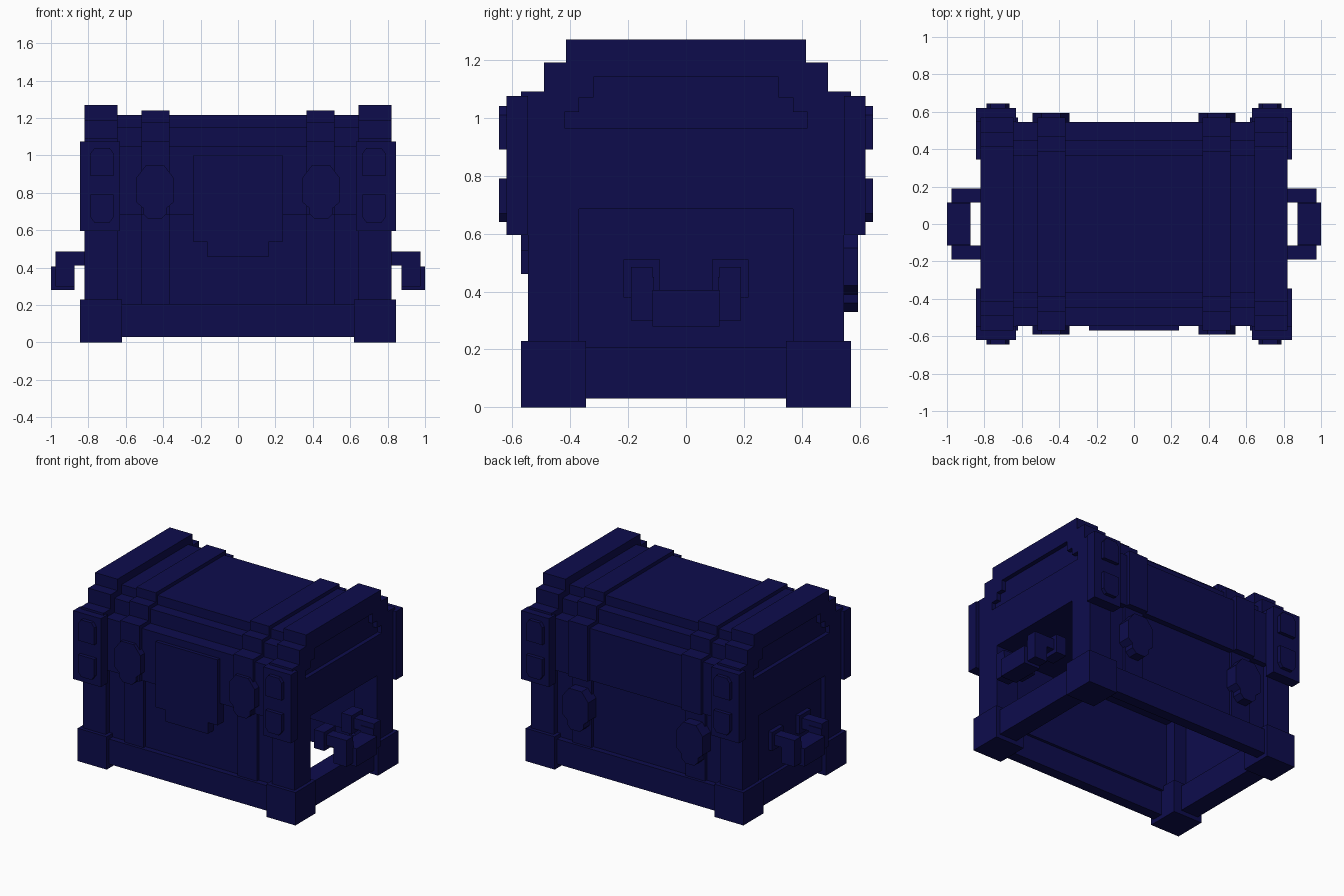
import bpy, bmesh

if "Cube" in bpy.data.objects:
    bpy.data.objects.remove(bpy.data.objects["Cube"])

navy = bpy.data.materials.new("dark_navy")
navy.diffuse_color = (0.004, 0.0038, 0.073, 1)
navy.use_nodes = True
navy.node_tree.nodes["Principled BSDF"].inputs["Base Color"].default_value = navy.diffuse_color


def finish(bm, name):
    bmesh.ops.recalc_face_normals(bm, faces=bm.faces[:])
    me = bpy.data.meshes.new(name)
    bm.to_mesh(me)
    bm.free()
    me.materials.append(navy)
    ob = bpy.data.objects.new(name, me)
    bpy.context.collection.objects.link(ob)
    return ob


def box(name, x, y, z):
    """Box from (min, max) pairs."""
    x, y = sorted(x), sorted(y)
    bm = bmesh.new()
    bmesh.ops.create_cube(bm, size=1)
    for v in bm.verts:
        for i, (lo, hi) in enumerate((x, y, z)):
            v.co[i] = hi if v.co[i] > 0 else lo
    return finish(bm, name)


def prism(name, pts, axis, lo, hi):
    """Extrude a 2D outline (other horizontal axis, z) along x or y."""
    bm = bmesh.new()
    place = (lambda p, t: (t, p[0], p[1])) if axis == "x" else (lambda p, t: (p[0], t, p[1]))
    face = bm.faces.new([bm.verts.new(place(p, lo)) for p in pts])
    ext = bmesh.ops.extrude_face_region(bm, geom=[face])
    for v in ext["geom"]:
        if isinstance(v, bmesh.types.BMVert):
            v.co["xy".index(axis)] = hi
    return finish(bm, name)


def mirrored(half):
    """Complete a half outline, listed from bottom to top, across zero."""
    return half + [(-a, b) for a, b in reversed(half)]


def steps(levels, bottom):
    """Stepped arch outline from (half width, top height) levels."""
    half, z = [], bottom
    for w, top in levels:
        half += [(w, z), (w, top)]
        z = top
    return half


def pair(s, a, b):
    return (s * a, s * b)


# base rails, open underneath
for s, n in ((-1, "front"), (1, "back")):
    box(n + "_base_rail", (-.8, .8), pair(s, .47, .545), (.03, .205))
    # thin body wall between the posts
    box(n + "_wall", (-.7, .7), pair(s, .45, .505), (.2, .72))
for s, n in ((-1, "left"), (1, "right")):
    box(n + "_base_rail", pair(s, .68, .815), (-.5, .5), (.03, .207))
# only the left end keeps its panel; the right end is open
box("left_end_panel", (-.79, -.74), (-.4, .4), (.2, .7))

# lid barrel between the end caps
lid = [(.545, 1.05), (.45, 1.15), (.37, 1.215)]
prism("lid_barrel", mirrored(steps(lid, .685)), "x", -.7, .7)

cap = [(.57, 1.09), (.49, 1.19), (.415, 1.27)]
cap_outer = [(.57, .965)] + steps(cap, .965)[1:]
recess = steps([(.42, 1.02), (.37, 1.07), (.32, 1.14)], .965)
shield = [(.035, .66), (.065, .69), (.065, .72), (.1, .75), (.1, .88), (.05, .945)]
stud = [(-.04, .64), (.04, .64), (.0625, .67), (.0625, .79), (-.0625, .79), (-.0625, .67)]

for s, n in ((-1, "left"), (1, "right")):
    # stepped end cap with a recessed gable
    prism(n + "_lid_cap", mirrored(steps(cap, .685)), "x", s * .645, s * .79)
    arch = cap_outer + [(-a, b) for a, b in reversed(cap_outer)] + [(-a, b) for a, b in recess] + recess[::-1]
    prism(n + "_gable_arch", arch, "x", s * .79, s * .82)
    box(n + "_gable_band", pair(s, .79, .82), (-.57, .57), (.685, .965))

    # straps over the lid and down the body
    over = [(.57, 1.075), (.47, 1.175), (.39, 1.24)]
    prism(n + "_lid_strap", mirrored(steps(over, .685)), "x", s * .365, s * .515)
    box(n + "_front_strap", pair(s, .365, .515), (-.525, -.48), (.2, .69))
    box(n + "_back_strap", pair(s, .365, .515), (.48, .525), (.2, .69))
    # pointed clasp shields in front, lower hinge shields behind
    c = s * .444
    prism(n + "_clasp", [(a + c, z) for a, z in mirrored(shield)], "y", -.592, -.5)
    prism(n + "_hinge", [(a + c, z - .33) for a, z in mirrored(shield)], "y", .5, .594)

    for t, m in ((-1, "front"), (1, "back")):
        tag = n + "_" + m
        box(tag + "_foot", pair(s, .62, .845), pair(t, .345, .57), (0, .23))
        box(tag + "_post", pair(s, .645, .82), pair(t, .37, .545), (.2, .7))
        # corner bracket with two chamfered studs
        box(tag + "_bracket", pair(s, .63, .845), pair(t, .545, .62), (.595, 1.075))
        x = s * .727
        prism(tag + "_lower_stud", [(a + x, z) for a, z in stud], "y", t * .6, t * .645)
        prism(tag + "_upper_stud", [(a + x, 1.68 - z) for a, z in stud], "y", t * .6, t * .645)
        # handle mount, arm and leg
        box(tag + "_handle_mount", pair(s, .74, .82), pair(t, .09, .215), (.38, .51))
        box(tag + "_handle_arm", pair(s, .8, .975), pair(t, .115, .19), (.41, .485))
        box(tag + "_handle_leg", pair(s, .875, .975), pair(t, .11, .19), (.3, .45))
    box(n + "_handle_bar", pair(s, .875, 1.0), (-.115, .115), (.28, .405))

# stepped lock plate
lock = [(.165, .46), (.165, .54), (.24, .54), (.24, 1.0)]
prism("lock_plate", mirrored(lock), "y", -.57, -.5)
